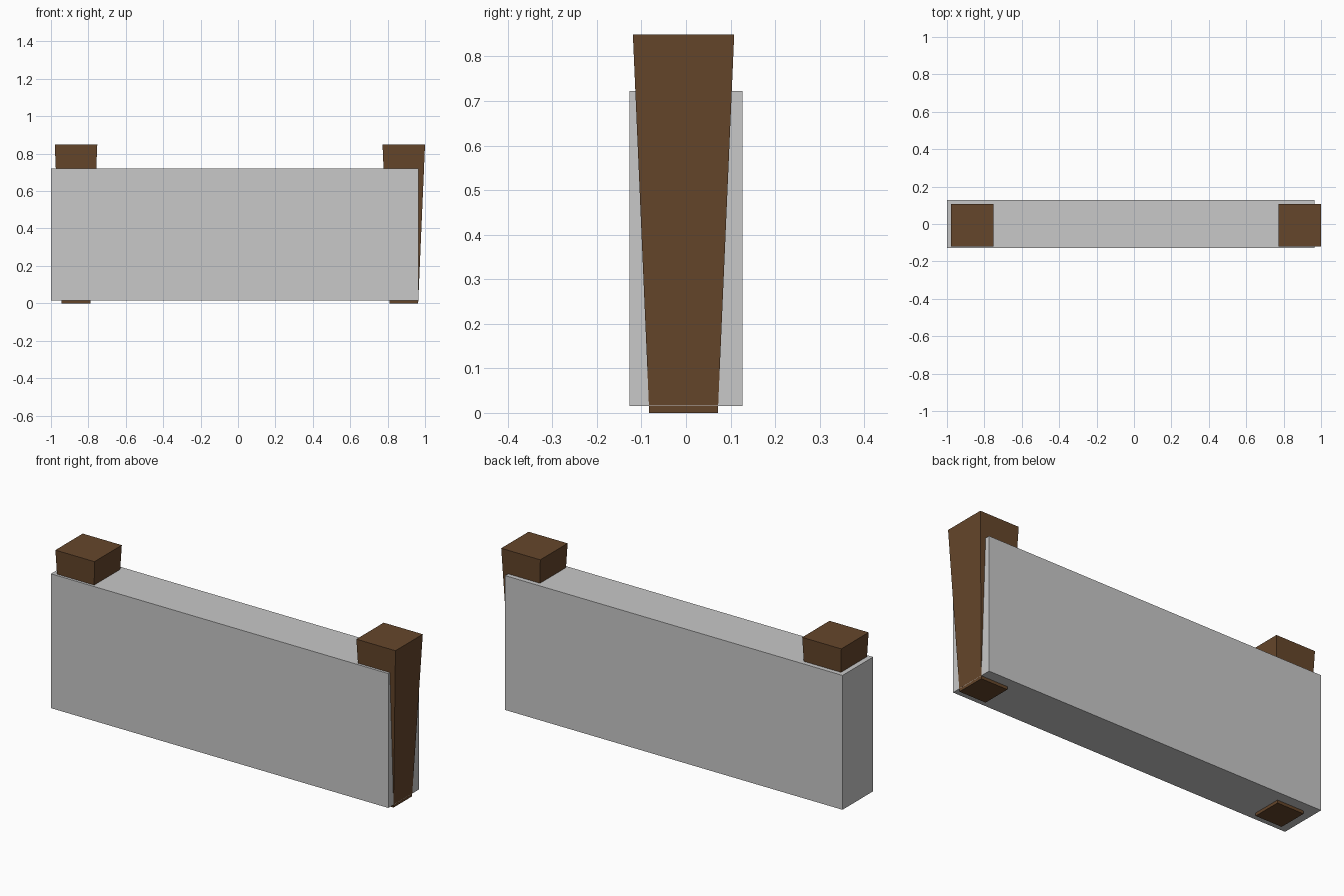
import bpy
import bmesh

if "Cube" in bpy.data.objects:
    bpy.data.objects.remove(bpy.data.objects["Cube"])


def material(name, rgb):
    m = bpy.data.materials.new(name)
    m.diffuse_color = (*rgb, 1.0)
    m.use_nodes = True
    m.node_tree.nodes["Principled BSDF"].inputs["Base Color"].default_value = m.diffuse_color
    return m


def tapered_block(name, centre, z0, z1, bottom, top, mat):
    """Box whose bottom and top have their own (x, y) half sizes."""
    bm = bmesh.new()
    bmesh.ops.create_cube(bm, size=2.0)
    for v in bm.verts:
        high = v.co.z > 0
        hx, hy = top if high else bottom
        v.co = (centre[0] + v.co.x * hx, centre[1] + v.co.y * hy, z1 if high else z0)
    mesh = bpy.data.meshes.new(name)
    bm.to_mesh(mesh)
    bm.free()
    mesh.materials.append(mat)
    obj = bpy.data.objects.new(name, mesh)
    bpy.context.collection.objects.link(obj)
    return obj


stone = material("light grey", (0.58, 0.58, 0.58))
wood = material("dark brown wood", (0.13, 0.061, 0.024))

# Wall slab between the posts
slab = (0.982, 0.127)
tapered_block("wall_slab", (-0.018, 0.0), 0.015, 0.722, slab, slab, stone)

# Square posts, wider at the top, running through the slab
for name, x in (("left_post", -0.866), ("right_post", 0.8863)):
    tapered_block(name, (x, -0.0055), 0.0, 0.849, (0.077, 0.077), (0.1137, 0.1137), wood)
